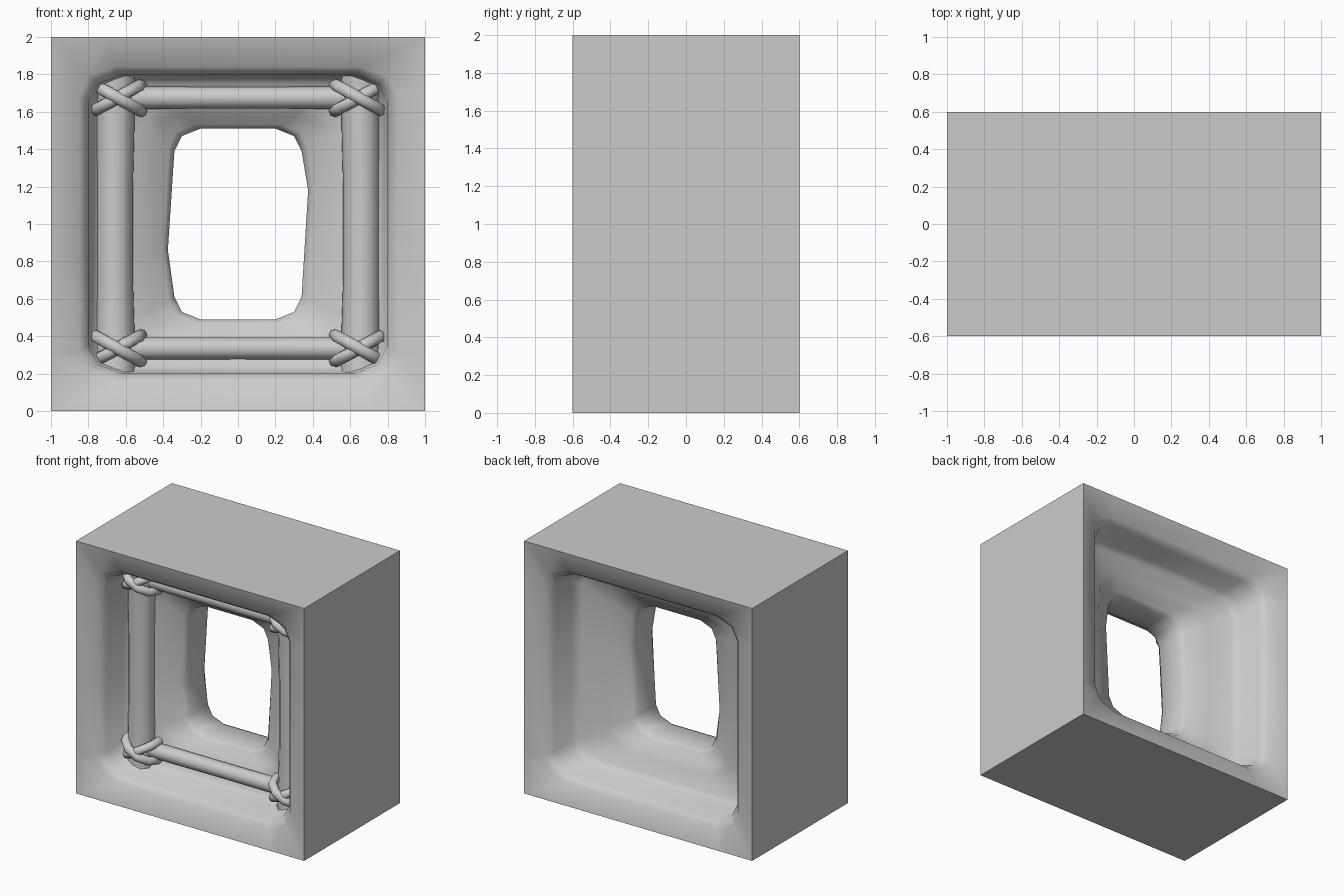
import bpy, bmesh, math
from mathutils import Vector

if "Cube" in bpy.data.objects:
    bpy.data.objects.remove(bpy.data.objects["Cube"])


def finish(bm, name):
    bmesh.ops.recalc_face_normals(bm, faces=bm.faces)
    me = bpy.data.meshes.new(name)
    bm.to_mesh(me)
    bm.free()
    ob = bpy.data.objects.new(name, me)
    bpy.context.collection.objects.link(ob)
    return ob


def opening(hx, hz, cx, cz, mid, bulge=0.0):
    """Rounded rectangle around (0, 1): three points per corner, one on each side."""
    m = mid
    return [(hx + bulge, 1.18), (hx, 1 + hz - cz), (hx - m, 1 + hz - m), (hx - cx, 1 + hz),
            (cx - hx, 1 + hz), (m - hx, 1 + hz - m), (-hx, 1 + hz - cz),
            (-hx - bulge, 0.86), (-hx, 1 - hz + cz), (m - hx, 1 - hz + m), (cx - hx, 1 - hz),
            (hx - cx, 1 - hz), (hx - m, 1 - hz + m), (hx, 1 - hz + cz)]


# Wall block: stepped funnel from each face down to a narrow window
profile = [
    (0.60, opening(1.00, 1.00, 0.30, 0.30, 0.0)),
    (0.56, opening(0.85, 0.84, 0.19, 0.16, 0.05)),
    (0.50, opening(0.80, 0.80, 0.18, 0.15, 0.05)),
    (0.31, opening(0.78, 0.79, 0.18, 0.15, 0.05)),
    (0.26, opening(0.73, 0.75, 0.17, 0.14, 0.05)),
    (0.23, opening(0.53, 0.63, 0.16, 0.14, 0.05, 0.01)),
    (0.18, opening(0.46, 0.59, 0.15, 0.13, 0.04, 0.02)),
    (0.15, opening(0.37, 0.53, 0.14, 0.12, 0.04, 0.03)),
    (0.11, opening(0.34, 0.51, 0.14, 0.12, 0.04, 0.035)),
]
rings = [(-y, p) for y, p in profile] + [(y, p) for y, p in reversed(profile)]
bm = bmesh.new()
loops = [[bm.verts.new((x, y, z)) for x, z in pts] for y, pts in rings]
n = len(loops[0])
for k in range(len(loops)):
    a, b = loops[k], loops[(k + 1) % len(loops)]
    for i in range(n):
        j = (i + 1) % n
        f = bm.faces.new((a[i], a[j], b[j], b[i]))
        f.smooth = k < len(loops) - 1      # outer box sides stay flat
finish(bm, "window_wall")


def tube(name, pts, radii, sides=12, closed=False, up=Vector((0, 1, 0))):
    """Sweep a round section along a path."""
    bm = bmesh.new()
    pts = [Vector(p) for p in pts]
    cnt = len(pts)
    sections = []
    for i, p in enumerate(pts):
        prev = pts[i - 1] if closed or i > 0 else p
        nxt = pts[(i + 1) % cnt] if closed or i < cnt - 1 else p
        t = (nxt - prev).normalized()
        u = (up - t * up.dot(t)).normalized()
        v = t.cross(u)
        sections.append([bm.verts.new(p + radii[i] * (u * math.cos(s) + v * math.sin(s)))
                         for s in (2 * math.pi * q / sides for q in range(sides))])
    for i in range(cnt if closed else cnt - 1):
        a, b = sections[i], sections[(i + 1) % cnt]
        for q in range(sides):
            r = (q + 1) % sides
            bm.faces.new((a[q], a[r], b[r], b[q])).smooth = True
    if not closed:
        bm.faces.new(sections[0])
        bm.faces.new(sections[-1])
    return finish(bm, name)


Y = -0.26
for sx, side in ((-1, "left"), (1, "right")):
    # Thick upright post, flared at the ends
    zs = [0.2, 0.32, 0.7, 1.2, 1.68, 1.8]
    off = [0.66, 0.655, 0.66, 0.66, 0.655, 0.66]
    tube(f"{side}_post", [(sx * o, Y, z) for o, z in zip(off, zs)],
         [0.115, 0.105, 0.098, 0.098, 0.105, 0.115])
    # Crossed rope lashings at both ends of the post
    for zc, level in ((0.335, "lower"), (1.675, "upper")):
        for tilt, r, kind in ((-0.07, 0.14, "outer"), (0.07, 0.125, "inner")):
            ring = []
            for k in range(10):
                a = 2 * math.pi * k / 10
                c = math.cos(a)
                ring.append((sx * 0.645 + 0.125 * c, Y + r * math.sin(a), zc + tilt * c))
            tube(f"{side}_{level}_{kind}_lashing", ring, [0.034] * 10, 8, True, Vector((0, 0, 1)))

# Thin cross beams
for zc, level in ((0.335, "lower"), (1.675, "upper")):
    tube(f"{level}_beam", [(-0.68, Y, zc), (0, Y, zc), (0.68, Y, zc)], [0.06, 0.058, 0.06])
